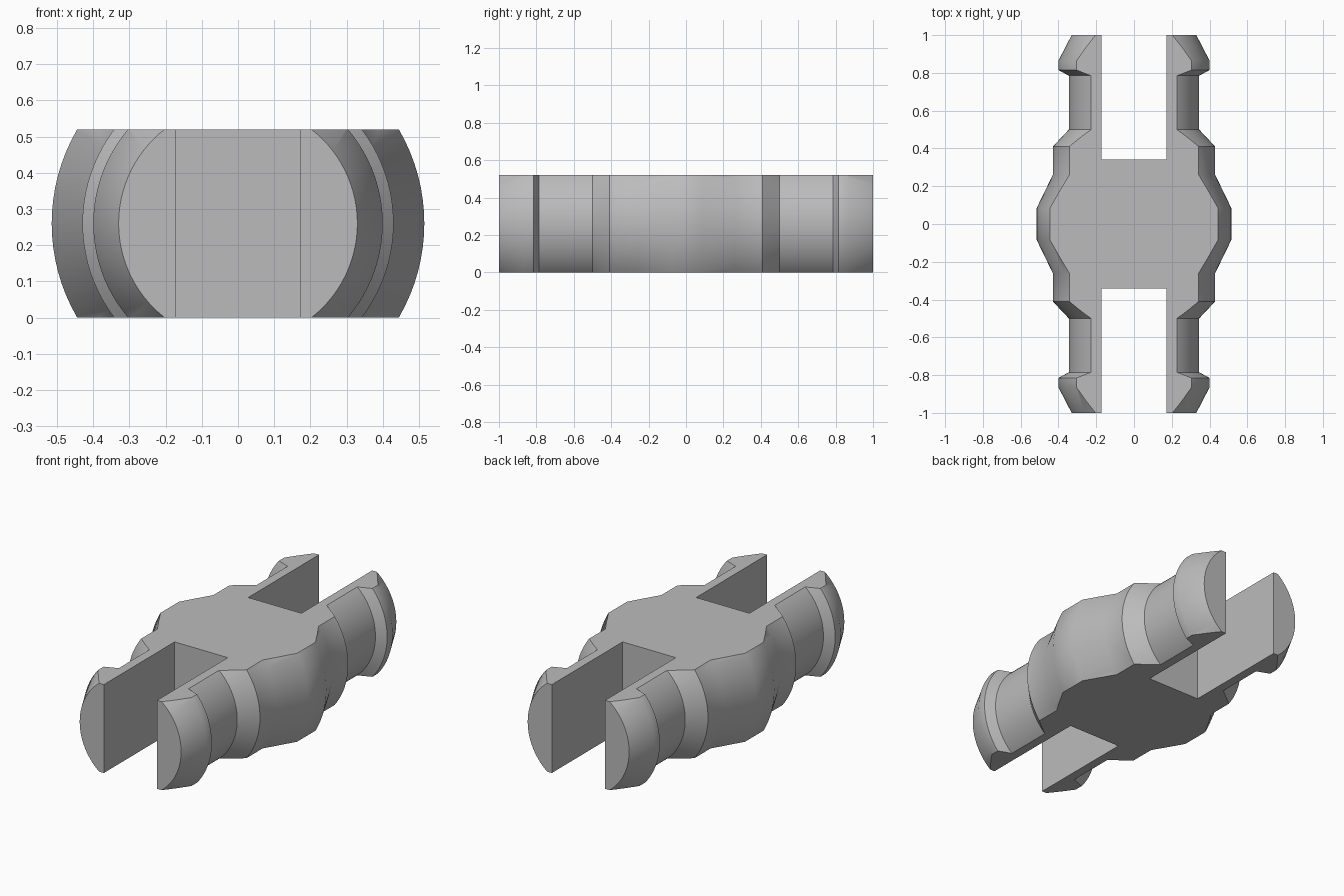
import bpy, bmesh, math
from mathutils import Matrix

cube = bpy.data.objects.get("Cube")
if cube:
    bpy.data.objects.remove(cube, do_unlink=True)

HEIGHT = 0.52
MID = HEIGHT / 2

grey = bpy.data.materials.new("mid_grey")
grey.use_nodes = True
colour = (0.5, 0.5, 0.5, 1)
grey.diffuse_color = colour
grey.node_tree.nodes["Principled BSDF"].inputs["Base Color"].default_value = colour


def make_object(name, bm):
    bmesh.ops.recalc_face_normals(bm, faces=bm.faces)
    mesh = bpy.data.meshes.new(name)
    bm.to_mesh(mesh)
    bm.free()
    mesh.materials.append(grey)
    obj = bpy.data.objects.new(name, mesh)
    bpy.context.collection.objects.link(obj)
    return obj


# Turned body: (distance from centre, radius), mirrored front to back
half = [(0.085, 0.515), (0.26, 0.43), (0.41, 0.43), (0.5, 0.345),
        (0.785, 0.345), (0.815, 0.4), (0.865, 0.4), (1.0, 0.33)]
profile = [(-y, r) for y, r in reversed(half)] + half
SEGMENTS = 96
bm = bmesh.new()
rings = []
for y, r in profile:
    rings.append([bm.verts.new((r * math.cos(a), y, MID + r * math.sin(a)))
                  for a in (math.tau * i / SEGMENTS for i in range(SEGMENTS))])
for a, b in zip(rings, rings[1:]):
    for i in range(SEGMENTS):
        j = (i + 1) % SEGMENTS
        bm.faces.new((a[i], a[j], b[j], b[i]))
bm.faces.new(rings[0])
bm.faces.new(rings[-1])
body = make_object("pronged_connector", bm)

# H-shaped slab that trims the flat top and bottom and leaves the end slots
SLOT, WEB, W, L = 0.173, 0.342, 0.8, 1.2
quarter = [(SLOT, WEB), (SLOT, L), (W, L)]
outline = (quarter + [(x, -y) for x, y in reversed(quarter)]
           + [(-x, -y) for x, y in quarter]
           + [(-x, y) for x, y in reversed(quarter)])
bm = bmesh.new()
base = bm.faces.new([bm.verts.new((x, y, 0)) for x, y in outline])
top = bmesh.ops.extrude_face_region(bm, geom=[base])["geom"]
bmesh.ops.translate(bm, vec=(0, 0, HEIGHT),
                    verts=[v for v in top if isinstance(v, bmesh.types.BMVert)])
cutter = make_object("trim_cutter", bm)
cutter.hide_render = True

trim = body.modifiers.new("trim", 'BOOLEAN')
trim.operation = 'INTERSECT'
trim.solver = 'EXACT'
trim.object = cutter
bpy.ops.object.select_all(action='DESELECT')
bpy.context.view_layer.objects.active = body
body.select_set(True)
bpy.ops.object.modifier_apply(modifier=trim.name)
bpy.data.objects.remove(cutter, do_unlink=True)

# Soft round surfaces, crisp rims and cuts
bpy.ops.object.shade_smooth_by_angle(angle=math.radians(32))
